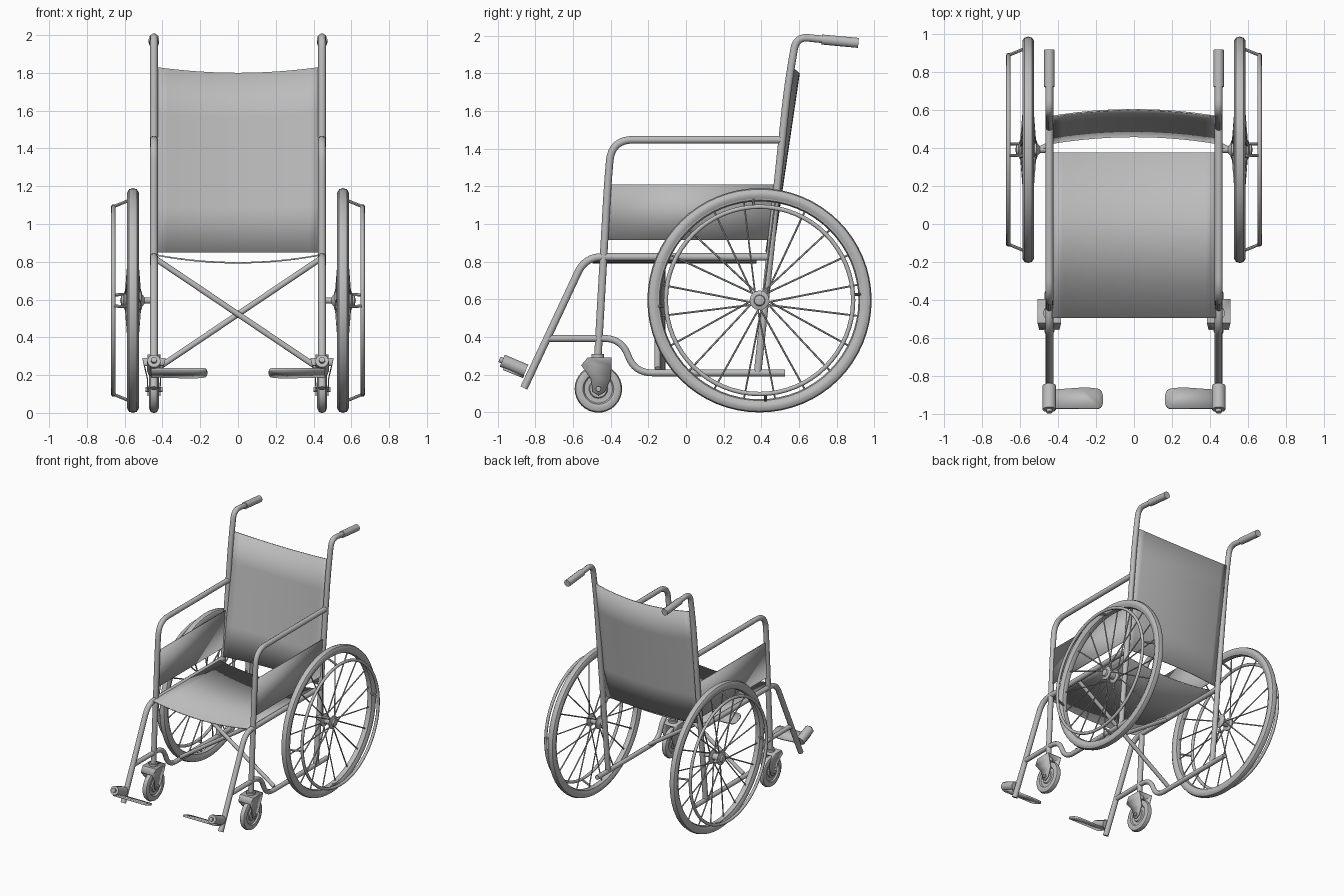
import bpy, bmesh, math
from mathutils import Vector, Matrix

cube = bpy.data.objects.get("Cube")
if cube:
    bpy.data.objects.remove(cube)

grey = bpy.data.materials.new("plain_grey")
grey.use_nodes = True
grey.diffuse_color = (0.5, 0.5, 0.5, 1)
grey.node_tree.nodes["Principled BSDF"].inputs["Base Color"].default_value = (0.5, 0.5, 0.5, 1)

SIDE = 0.445          # x of the side frames
WHEEL = Vector((0.556, 0.39, 0.595))
CASTER = Vector((SIDE, -0.465, 0.125))


def finish(obj, mirror=True, thickness=0):
    """Colour, smooth, thicken and mirror a part."""
    obj.data.materials.clear()
    obj.data.materials.append(grey)
    bpy.ops.object.select_all(action='DESELECT')
    obj.select_set(True)
    bpy.context.view_layer.objects.active = obj
    bpy.ops.object.shade_smooth_by_angle(angle=math.radians(40))
    if thickness:
        solid = obj.modifiers.new("thickness", 'SOLIDIFY')
        solid.thickness = thickness
        solid.offset = 0
    if mirror:
        obj.modifiers.new("both_sides", 'MIRROR')
    return obj


def from_bmesh(name, bm, mirror=True, thickness=0):
    bmesh.ops.recalc_face_normals(bm, faces=bm.faces[:])
    mesh = bpy.data.meshes.new(name)
    bm.to_mesh(mesh)
    bm.free()
    obj = bpy.data.objects.new(name, mesh)
    bpy.context.collection.objects.link(obj)
    return finish(obj, mirror, thickness)


def rounded(points, radius, steps=8):
    """Replace the inner corners of a path by smooth bends."""
    pts = [Vector(p) for p in points]
    path = [pts[0]]
    for a, b, c in zip(pts, pts[1:], pts[2:]):
        r = min(radius, (a - b).length * 0.5, (c - b).length * 0.5)
        p, q = b + (a - b).normalized() * r, b + (c - b).normalized() * r
        for i in range(steps + 1):
            t = i / steps
            path.append(p * (1 - t) ** 2 + b * 2 * t * (1 - t) + q * t * t)
    return path + [pts[-1]]


def tube(name, points, radius, bend=0, mirror=True):
    path = rounded(points, bend) if bend else [Vector(p) for p in points]
    curve = bpy.data.curves.new(name, 'CURVE')
    curve.dimensions = '3D'
    curve.bevel_depth = radius
    curve.bevel_resolution = 3
    curve.use_fill_caps = True
    spline = curve.splines.new('POLY')
    spline.points.add(len(path) - 1)
    for sp, co in zip(spline.points, path):
        sp.co = (*co, 1)
    obj = bpy.data.objects.new(name, curve)
    bpy.context.collection.objects.link(obj)
    bpy.ops.object.select_all(action='DESELECT')
    obj.select_set(True)
    bpy.context.view_layer.objects.active = obj
    bpy.ops.object.convert(target='MESH')
    return finish(bpy.context.object, mirror)


def side_tube(name, yz, radius=0.021, bend=0.0, x=SIDE):
    return tube(name, [(x, y, z) for y, z in yz], radius, bend)


def lathe(name, centre, profile, steps=64, closed=True):
    """Spin an (x offset, radius) profile around an x axis."""
    bm = bmesh.new()
    verts = [bm.verts.new(centre + Vector((x, 0, r))) for x, r in profile]
    edges = [bm.edges.new(pair) for pair in zip(verts, verts[1:])]
    if closed:
        edges.append(bm.edges.new((verts[-1], verts[0])))
    bmesh.ops.spin(bm, geom=verts + edges, cent=centre, axis=(1, 0, 0),
                   angle=math.tau, steps=steps, use_duplicate=False)
    bmesh.ops.remove_doubles(bm, verts=bm.verts[:], dist=0.0002)
    return from_bmesh(name, bm)


def rods(name, pairs, radius, segments=6):
    """Many thin straight rods in one object."""
    bm = bmesh.new()
    for a, b in pairs:
        d = b - a
        matrix = Matrix.Translation((a + b) / 2) @ d.to_track_quat('Z', 'Y').to_matrix().to_4x4()
        bmesh.ops.create_cone(bm, cap_ends=True, segments=segments, radius1=radius,
                              radius2=radius, depth=d.length, matrix=matrix)
    return from_bmesh(name, bm)


def sheet(name, fn, nu, nv, mirror=False, thickness=0.008):
    """Sheet with u from -1 to 1 and v from 0 to 1."""
    bm = bmesh.new()
    grid = [[bm.verts.new(fn(2 * i / nu - 1, j / nv)) for i in range(nu + 1)] for j in range(nv + 1)]
    for low, high in zip(grid, grid[1:]):
        for i in range(nu):
            bm.faces.new((low[i], low[i + 1], high[i + 1], high[i]))
    return from_bmesh(name, bm, mirror, thickness)


# Side frames
side_tube("back_posts", [(0.9, 1.963), (0.72, 1.98), (0.585, 1.995), (0.54, 1.73), (0.38, 0.21)],
          bend=0.16)
side_tube("hand_grips", [(0.72, 1.979), (0.915, 1.961)], 0.028)
side_tube("armrests", [(0.505, 1.447), (-0.395, 1.447), (-0.415, 1.22), (-0.468, 0.29)], bend=0.2)
side_tube("seat_rails_and_leg_tubes", [(0.445, 0.825), (-0.535, 0.825), (-0.86, 0.13)], bend=0.09)
side_tube("lower_rails", [(-0.735, 0.393), (-0.34, 0.393), (-0.275, 0.21), (0.525, 0.21)],
          0.019, bend=0.1)

# Folding cross brace
for name, s, y in (("brace_left", 1, -0.125), ("brace_right", -1, -0.15)):
    tube(name, [(s * 0.435, y, 0.815), (-s * 0.435, y, 0.23)], 0.016, mirror=False)

# Fabric
sheet("seat", lambda u, v: (u * 0.43, -0.495 + 0.87 * v, 0.835 - 0.04 * (1 - u * u)), 16, 1)
sheet("backrest", lambda u, v: (u * 0.43, 0.425 + 0.14 * v + 0.035 * (1 - u * u),
                                0.85 + 0.98 * v - 0.03 * v * (1 - u * u)), 16, 4)
sheet("side_panels", lambda u, v: (SIDE, (0.45 + 0.03 * v) if u > 0 else (-0.435 + 0.017 * v),
                                   0.915 + 0.295 * v), 1, 1, mirror=True)

# Rear wheels
lathe("tyres", WHEEL, [(-0.022, 0.54), (-0.03, 0.555), (-0.031, 0.572), (-0.02, 0.589), (0, 0.595),
                       (0.02, 0.589), (0.031, 0.572), (0.03, 0.555), (0.022, 0.54)])
lathe("rims", WHEEL, [(-0.024, 0.548), (-0.02, 0.532), (0, 0.525), (0.02, 0.532), (0.024, 0.548)])
ring = [(0.104 + 0.012 * math.cos(k * math.tau / 10), 0.497 + 0.012 * math.sin(k * math.tau / 10))
        for k in range(10)]
lathe("push_rings", WHEEL, ring)
lathe("hubs", WHEEL, [(-0.1, 0), (-0.1, 0.015), (-0.062, 0.017), (-0.05, 0.03), (-0.043, 0.052),
                      (-0.034, 0.052), (-0.026, 0.027), (0.026, 0.027), (0.034, 0.052),
                      (0.043, 0.052), (0.05, 0.03), (0.062, 0.026), (0.068, 0)], 24, closed=False)


def at(angle, radius, x):
    return WHEEL + Vector((x, radius * math.sin(angle), radius * math.cos(angle)))


SPOKES = 20
rods("spokes", [(at(a + (0.4 if k % 4 < 2 else -0.4), 0.044, 0.038 * (-1) ** k), at(a, 0.53, 0))
                for k in range(SPOKES) for a in [(k + 0.5) * math.tau / SPOKES]], 0.005)
rods("push_ring_pegs", [(at(a, 0.497, 0.104), at(a, 0.535, 0.012))
                        for a in (k * math.tau / 4 - 0.06 for k in range(4))], 0.008, 8)
tube("wheel_axles", [(SIDE, 0.415, 0.595), (0.5, 0.39, 0.595)], 0.016)

# Casters
lathe("caster_wheels", CASTER, [(-0.018, 0), (-0.018, 0.045), (-0.01, 0.05), (-0.01, 0.075),
                                (-0.021, 0.082), (-0.026, 0.1), (-0.017, 0.12), (0, 0.126),
                                (0.017, 0.12), (0.026, 0.1), (0.021, 0.082), (0.01, 0.075),
                                (0.01, 0.05), (0.018, 0.045), (0.018, 0)], 32, closed=False)
tube("caster_axles", [CASTER - Vector((0.045, 0, 0)), CASTER + Vector((0.045, 0, 0))], 0.014)

# Caster forks: two flared cheeks under a flat plate
bm = bmesh.new()
rear = [(-0.555, 0.25), (-0.505, 0.18), (-0.495, 0.11), (-0.465, 0.09)]
front = [(-0.395, 0.25), (-0.4, 0.18), (-0.43, 0.11), (-0.465, 0.09)]
for s in (-1, 1):
    rows = [((-0.52, 0.29), (-0.395, 0.29))] + list(zip(rear, front))
    prev = None
    for pair in rows:
        row = [bm.verts.new((SIDE + s * (0.032 + 0.028 * max(0, z - 0.17) / 0.12), y, z)) for y, z in pair]
        if prev:
            bm.faces.new((prev[0], prev[1], row[1], row[0]))
        prev = row
    if s < 0:
        left_top = [v for v in bm.verts]
right_top = [v for v in bm.verts if v not in left_top]
bm.faces.new((left_top[0], left_top[1], right_top[1], right_top[0]))
bm.faces.new((left_top[0], left_top[2], right_top[2], right_top[0]))
bmesh.ops.remove_doubles(bm, verts=bm.verts[:], dist=0.0005)
from_bmesh("caster_forks", bm, thickness=0.006)
tube("caster_stems", [(SIDE, -0.468, 0.26), (SIDE, -0.468, 0.31)], 0.034)

# Footrests
side_tube("foot_clamps", [(-0.975, 0.275), (-0.85, 0.222)], 0.036)
side_tube("foot_clamp_bolts", [(-0.99, 0.282), (-0.97, 0.273)], 0.016)
outline = rounded([(0.46, -0.97), (0.17, -0.97), (0.16, -0.92), (0.17, -0.87), (0.25, -0.86),
                   (0.46, -0.875)], 0.04, 4)
bm = bmesh.new()
bm.faces.new([bm.verts.new((p.x, p.y, 0.212 - 0.4 * (p.y + 0.92))) for p in outline])
from_bmesh("footplates", bm, thickness=0.014)
